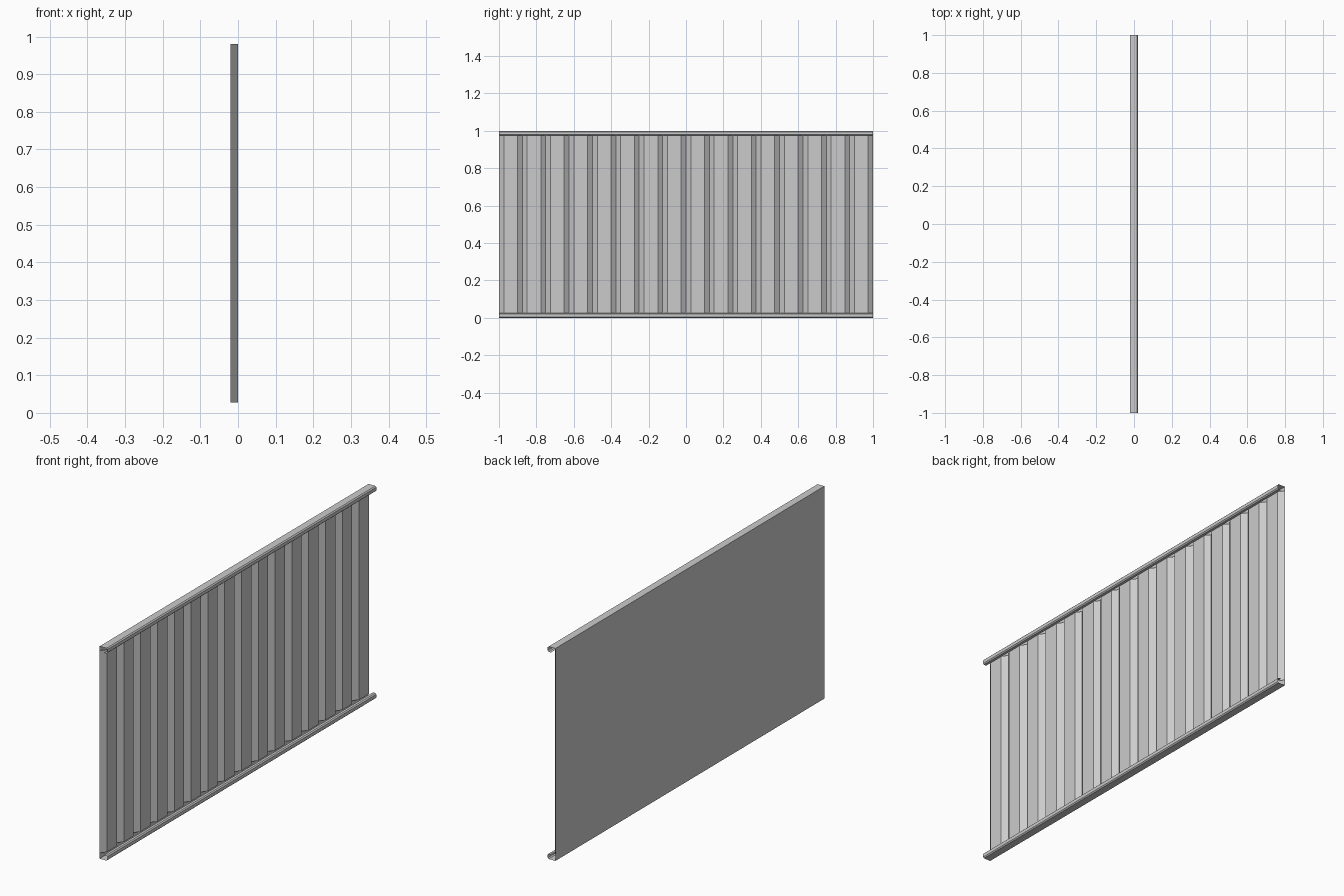
import bpy

if "Cube" in bpy.data.objects:
    bpy.data.objects.remove(bpy.data.objects["Cube"])


def sheet(name, profile, extrude):
    """Sweep an open profile into a thin sheet; extrude(p, end) gives the 3D point."""
    verts = [extrude(p, end) for end in (0, 1) for p in profile]
    n = len(profile)
    faces = [(i, i + 1, n + i + 1, n + i) for i in range(n - 1)]
    mesh = bpy.data.meshes.new(name)
    mesh.from_pydata(verts, [], faces)
    obj = bpy.data.objects.new(name, mesh)
    bpy.context.collection.objects.link(obj)
    return obj


BACK, FRONT, RIDGE = -0.02, 0.02, 0.0
Z_LOW, Z_HIGH = 0.027, 0.98
RIBS, SLOPE = 16, 0.026
pitch = 2 / RIBS

# flat backing sheet, full height
sheet("back_sheet", [(BACK, 1), (BACK, -1)],
      lambda p, end: (p[0], p[1], end))

# corrugated front sheet with trapezoid ribs
ribs = [(BACK, -1)]
for i in range(RIBS):
    y = -1 + i * pitch
    ribs += [(RIDGE, y + SLOPE), (RIDGE, y + pitch - SLOPE), (BACK, y + pitch)]
sheet("corrugated_sheet", ribs,
      lambda p, end: (p[0], p[1], (Z_LOW, Z_HIGH)[end]))

# folded rails along the bottom and top edges, with chamfered lips
rail = [(BACK, 0), (FRONT - 0.005, 0), (FRONT, 0.005),
        (FRONT, 0.02), (FRONT - 0.005, 0.025), (0.003, 0.025)]
sheet("bottom_rail", rail, lambda p, end: (p[0], 1 - 2 * end, p[1]))
sheet("top_rail", rail, lambda p, end: (p[0], 2 * end - 1, 1 - p[1]))
